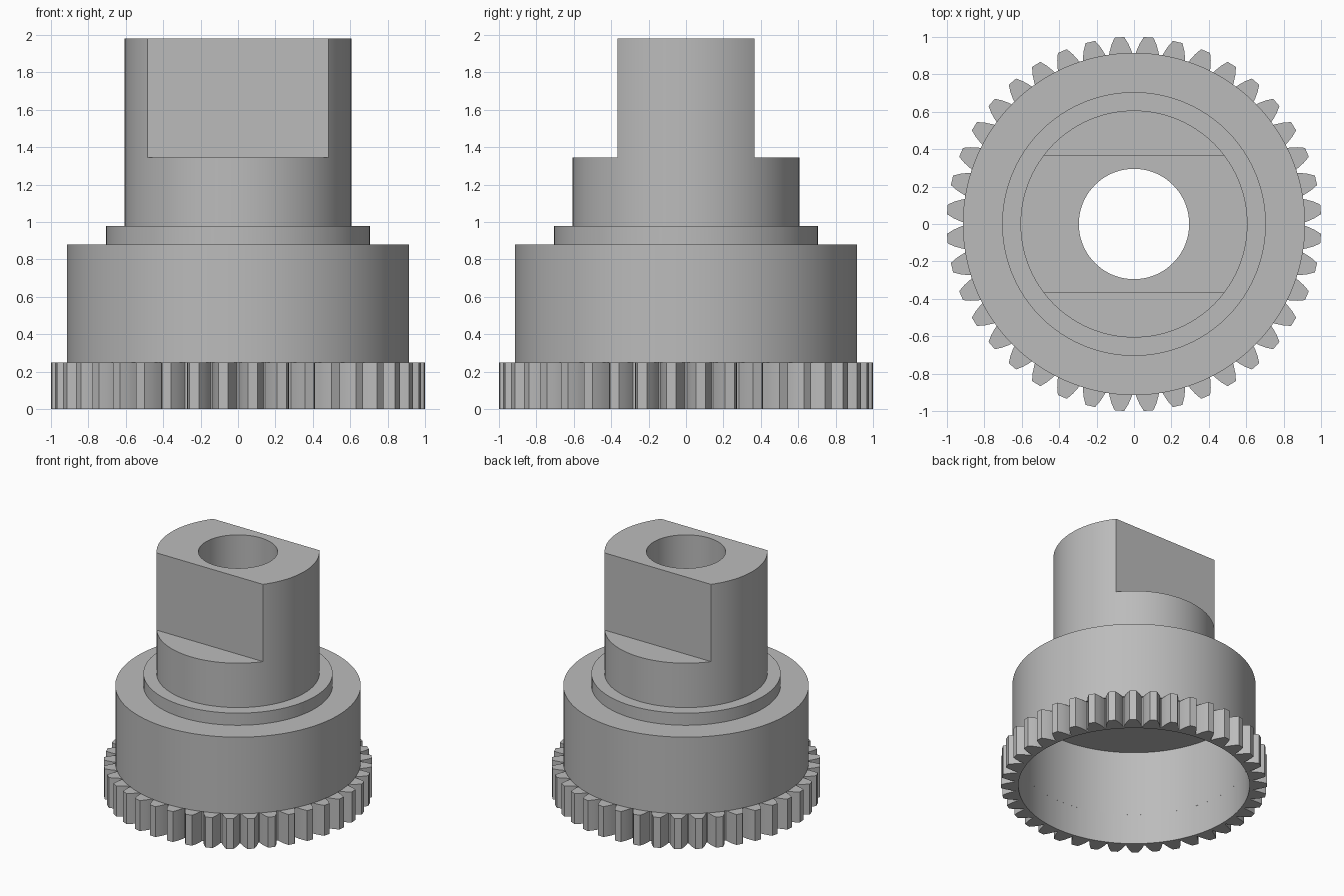
import bpy, bmesh, math

cube = bpy.data.objects.get("Cube")
if cube:
    bpy.data.objects.remove(cube, do_unlink=True)

steel = bpy.data.materials.new("grey_steel")
steel.use_nodes = True
grey = (0.5, 0.5, 0.5, 1)
steel.diffuse_color = grey
steel.node_tree.nodes["Principled BSDF"].inputs["Base Color"].default_value = grey


def sweep_ring(name, columns):
    """Closed ring from (angle, [(radius, z), ...]) cross-sections."""
    bm = bmesh.new()
    rows = [[bm.verts.new((r * math.sin(a), r * math.cos(a), z)) for r, z in section]
            for a, section in columns]
    for i, row in enumerate(rows):
        prev = rows[i - 1]
        for j in range(len(row)):
            bm.faces.new((prev[j - 1], prev[j], row[j], row[j - 1]))
    bmesh.ops.recalc_face_normals(bm, faces=bm.faces)
    mesh = bpy.data.meshes.new(name)
    bm.to_mesh(mesh)
    bm.free()
    mesh.materials.append(steel)
    obj = bpy.data.objects.new(name, mesh)
    bpy.context.collection.objects.link(obj)
    return obj


def activate(obj):
    bpy.ops.object.select_all(action='DESELECT')
    obj.select_set(True)
    bpy.context.view_layer.objects.active = obj


CAVITY = 0.87
RIM_TOP = 0.25
TOP = 1.98

# Stepped hollow body with a bore through the shaft
profile = [(CAVITY, RIM_TOP), (0.915, RIM_TOP), (0.915, 0.88), (0.705, 0.88),
           (0.705, 0.98), (0.607, 0.98), (0.607, TOP), (0.295, TOP),
           (0.295, 0.79), (CAVITY, 0.79)]
SEGMENTS = 120
body = sweep_ring("stepped_body",
                  [(math.tau * i / SEGMENTS, profile) for i in range(SEGMENTS)])

# Two flats milled on the front and back of the shaft
for side in (-1, 1):
    bpy.ops.mesh.primitive_cube_add(size=1, location=(0, side * 0.867, 1.845))
    cutter = bpy.context.object
    cutter.name = "flat_cutter"
    cutter.scale = (2, 1, 1)
    cutter.hide_render = True
    cut = body.modifiers.new("flat", 'BOOLEAN')
    cut.operation = 'DIFFERENCE'
    cut.solver = 'EXACT'
    cut.object = cutter
    activate(body)
    bpy.ops.object.modifier_apply(modifier=cut.name)
    bpy.data.objects.remove(cutter, do_unlink=True)

# Toothed rim: each tooth given as (half width, radius) from root to tip
TEETH = 40
flank = [(0.066, 0.9), (0.058, 0.93), (0.045, 0.965), (0.026, 1.001)]
tooth = [(-w / r, r) for w, r in flank] + [(w / r, r) for w, r in reversed(flank)]
columns = []
for t in range(TEETH):
    middle = math.tau * (t + 0.5) / TEETH
    for a, r in tooth:
        columns.append((middle + a, [(CAVITY, 0), (r, 0), (r, RIM_TOP), (CAVITY, RIM_TOP)]))
gear = sweep_ring("gear_rim", columns)

for obj in (body, gear):
    activate(obj)
    bpy.ops.object.shade_smooth_by_angle(angle=math.radians(25))
